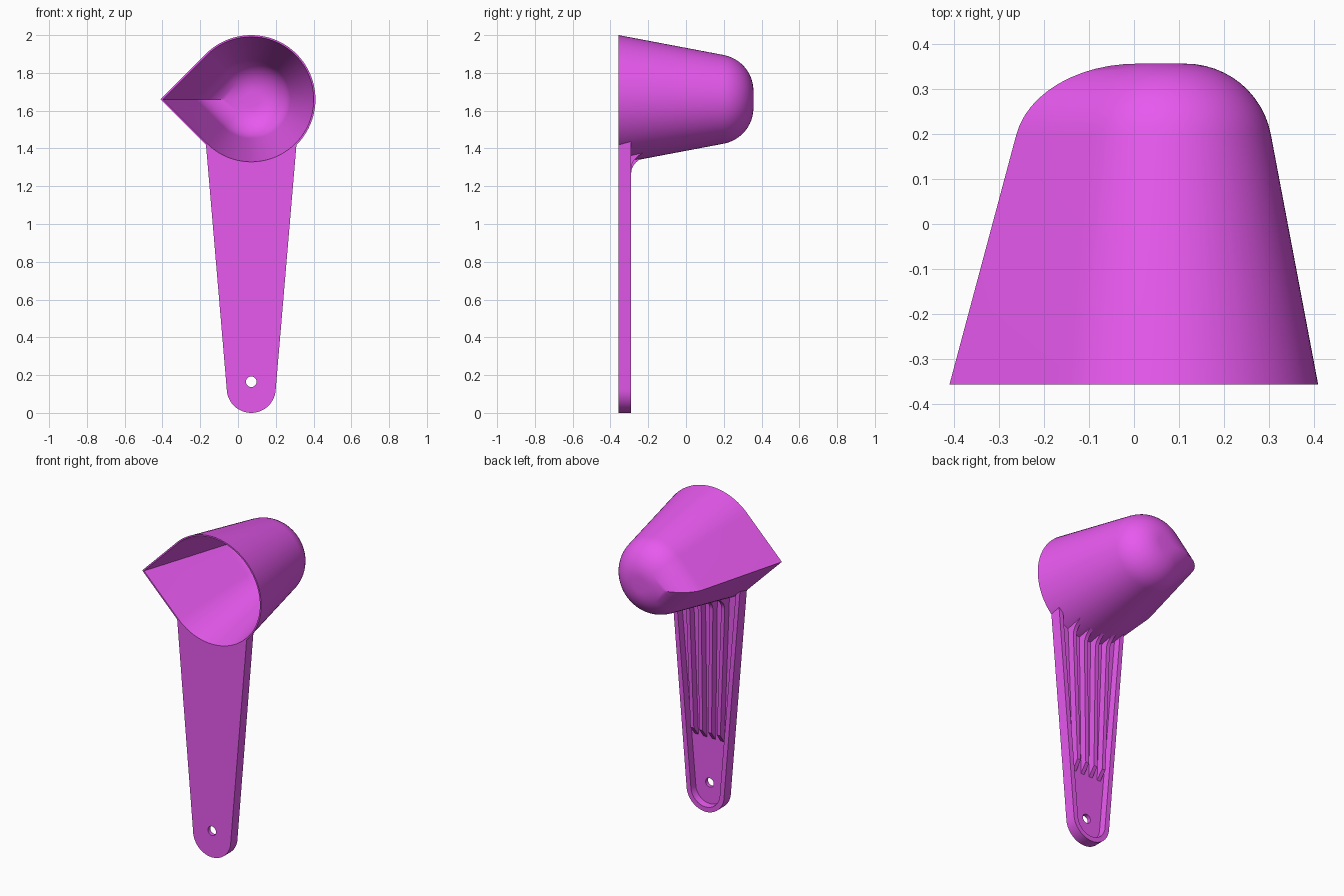
import bpy, bmesh
from math import sin, cos, radians, sqrt

if "Cube" in bpy.data.objects:
    bpy.data.objects.remove(bpy.data.objects["Cube"])

CX, CZ = 0.07, 1.66          # bowl axis
FRONT, RIM, FLOOR = -0.357, -0.29, -0.333

mat = bpy.data.materials.new("magenta_plastic")
mat.diffuse_color = (0.8, 0.1, 0.86, 1)
mat.use_nodes = True
mat.node_tree.nodes["Principled BSDF"].inputs["Base Color"].default_value = mat.diffuse_color


def finish(name, bm):
    bmesh.ops.recalc_face_normals(bm, faces=bm.faces)
    me = bpy.data.meshes.new(name)
    bm.to_mesh(me)
    bm.free()
    me.materials.append(mat)
    ob = bpy.data.objects.new(name, me)
    bpy.context.collection.objects.link(ob)
    return ob


def smooth(ob):
    bpy.ops.object.select_all(action='DESELECT')
    ob.select_set(True)
    bpy.context.view_layer.objects.active = ob
    bpy.ops.object.shade_smooth_by_angle(angle=radians(30))


def loft(name, rings):
    """Skin a list of equal-length point rings and cap both ends."""
    bm = bmesh.new()
    loops = [[bm.verts.new(p) for p in ring] for ring in rings]
    n = len(loops[0])
    for a, b in zip(loops, loops[1:]):
        for i in range(n):
            j = (i + 1) % n
            bm.faces.new((a[i], a[j], b[j], b[i]))
    bm.faces.new(loops[0])
    bm.faces.new(loops[-1])
    return finish(name, bm)


# Bowl: teardrop section scaled along a rounded profile, outside then inside
def teardrop(r, y):
    pts = [(CX + r * cos(radians(a)), y, CZ + r * sin(radians(a)))
           for a in [-135 + 270 * i / 60 for i in range(61)]]
    return pts + [(CX - r * sqrt(2), y, CZ)]


def dome(rc, yc, rad):
    steps = 12
    return [(rc + rad * cos(radians(a)), yc + rad * sin(radians(a)))
            for a in [10.7 + 79.3 * i / steps for i in range(steps + 1)]]


outer = [(0.34, FRONT)] + dome(0.045, 0.164, 0.193)
inner = [(0.331, FRONT)] + dome(0.04, 0.155, 0.17)
smooth(loft("scoop_bowl", [teardrop(r, y) for r, y in outer[::-1] + inner]))


def wall_r(y):
    """Radius halfway through the bowl wall at depth y."""
    return 0.3355 - 0.2 * (y - FRONT)


# Handle: tapered plate with a rounded foot and a recessed back
def handle_ring(inset, y):
    foot, top = 0.13 - inset, 0.24 - inset
    r = wall_r(y) - inset * 0.03
    pts = [(CX + foot * cos(radians(a)), y, 0.13 + foot * sin(radians(a)))
           for a in [-180 + 180 * i / 24 for i in range(25)]]
    for i in range(25):
        d = top - 2 * top * i / 24
        pts.append((CX + d, y, CZ - sqrt(r * r - d * d)))
    return pts


handle = loft("handle", [handle_ring(0, FRONT), handle_ring(0, RIM),
                         handle_ring(0.03, RIM), handle_ring(0.034, FLOOR)])

# Hanging hole through the handle
bpy.ops.mesh.primitive_cylinder_add(vertices=32, radius=0.028, depth=0.3,
                                    location=(CX, FRONT, 0.165),
                                    rotation=(radians(90), 0, 0))
cutter = bpy.context.object
cutter.name = "hole_cutter"
cutter.hide_render = True
mod = handle.modifiers.new("hole", 'BOOLEAN')
mod.operation = 'DIFFERENCE'
mod.solver = 'EXACT'
mod.object = cutter
bpy.context.view_layer.objects.active = handle
bpy.ops.object.modifier_apply(modifier=mod.name)
bpy.data.objects.remove(cutter)
smooth(handle)


# Ribs: fan out up the recess and flare into the underside of the bowl
def rib(name, off):
    def bowl_z(y):
        return CZ - sqrt(wall_r(y) ** 2 - (off * 1.4) ** 2)
    end_y = -0.225
    base, end = bowl_z(RIM) - 0.07, bowl_z(end_y)
    prof = [(FLOOR - 0.004, 0.44), (RIM, 0.50)]
    for i in range(9):
        t = i / 8
        k = bowl_z(-0.27)
        z = (1 - t) ** 2 * base + 2 * t * (1 - t) * (k - 0.025) + t * t * end
        y = (1 - t) ** 2 * RIM + 2 * t * (1 - t) * RIM + t * t * end_y
        prof.append((y, z))
    prof.append((FLOOR - 0.004, bowl_z(FLOOR)))
    sides = []
    for s in (-0.012, 0.012):
        sides.append([(CX + off * (1 + 0.43 * (z - 0.47)) + s, y, z)
                      for y, z in prof])
    smooth(loft(name, sides))


for n, off in enumerate((-0.09, -0.03, 0.03, 0.09)):
    rib(f"handle_rib_{n + 1}", off)
